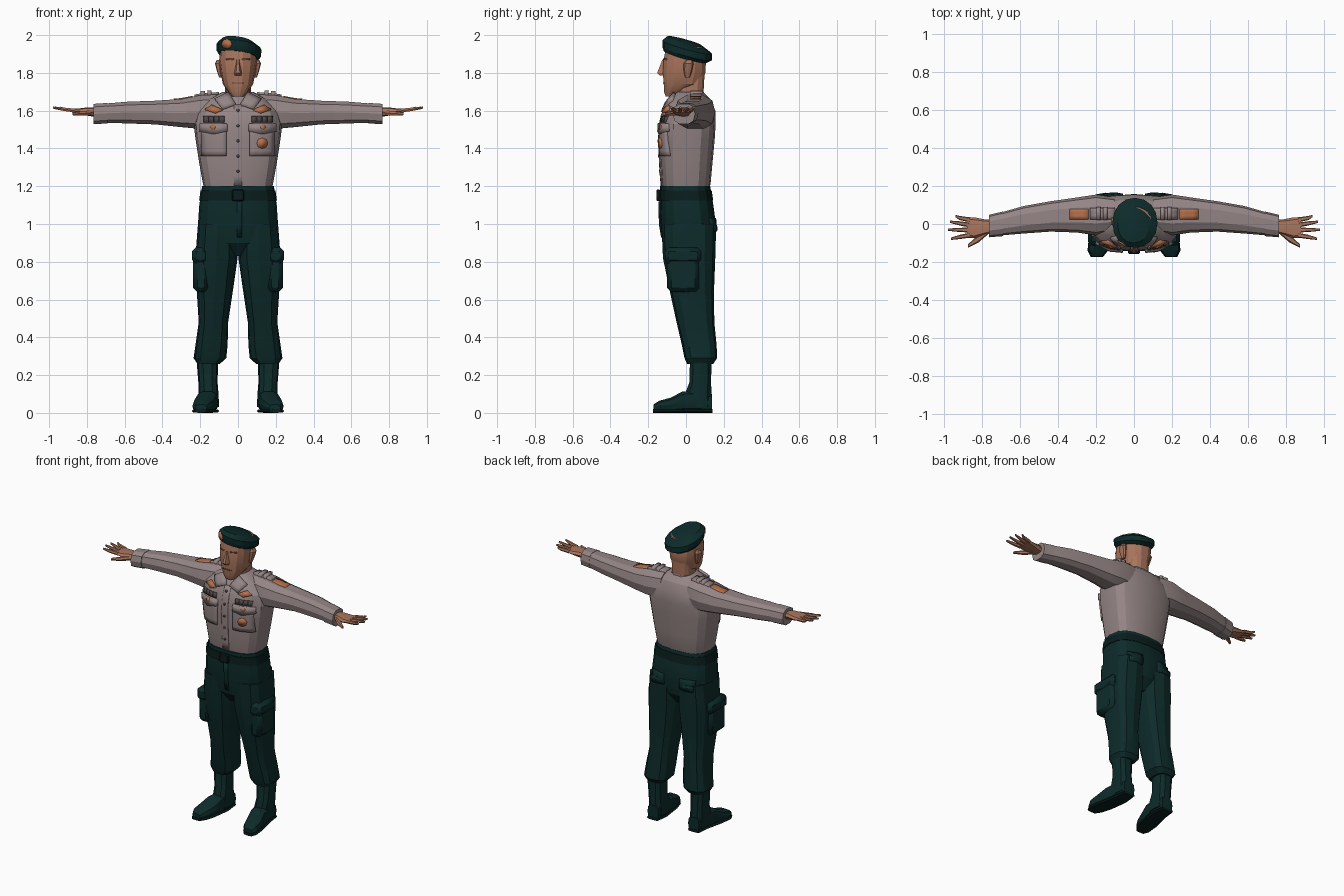
import bpy, bmesh, math
from mathutils import Vector
from mathutils.bvhtree import BVHTree

if "Cube" in bpy.data.objects:
    bpy.data.objects.remove(bpy.data.objects["Cube"], do_unlink=True)


def material(name, *rgb):
    m = bpy.data.materials.new(name)
    m.use_nodes = True
    m.diffuse_color = (*rgb, 1)
    bsdf = m.node_tree.nodes["Principled BSDF"]
    bsdf.inputs["Base Color"].default_value = (*rgb, 1)
    bsdf.inputs["Roughness"].default_value = 0.8
    return m


SHIRT = material("shirt grey", .30, .235, .235)
GREEN = material("dark green", .004, .024, .023)
BLACK = material("belt black", .003, .012, .012)
SKIN = material("skin", .40, .18, .11)
LINE = material("face line", .22, .09, .055)
ORANGE = material("badge orange", .46, .16, .07)
RIBBON = material("ribbon grey", .075, .06, .06)
SURFACE = {}
made = []


def finish(name, bm, mat, mirror=False, thick=0, bevel=0):
    bmesh.ops.recalc_face_normals(bm, faces=bm.faces)
    SURFACE[name] = BVHTree.FromBMesh(bm)
    mesh = bpy.data.meshes.new(name)
    bm.to_mesh(mesh)
    bm.free()
    mesh.materials.append(mat)
    ob = bpy.data.objects.new(name, mesh)
    bpy.context.collection.objects.link(ob)
    if bevel:
        mod = ob.modifiers.new("Bevel", "BEVEL")
        mod.width, mod.segments = bevel, 1
    if thick:
        mod = ob.modifiers.new("Solidify", "SOLIDIFY")
        mod.thickness, mod.offset = thick, 0
    if mirror:
        ob.modifiers.new("Mirror", "MIRROR").use_mirror_merge = False
    made.append(ob)
    return ob


def loft(name, axis, sections, mat, n=14, p=.75, mirror=False, tilt=(0, 0)):
    """Skin rounded-box sections (position, low a, high a, low b, high b) along an axis."""
    bm = bmesh.new()
    rings = []
    for t, a0, a1, b0, b1 in sections:
        ring = []
        for i in range(n):
            ang = math.tau * i / n
            c, s = math.cos(ang), math.sin(ang)
            a = (a0 + a1 + (a1 - a0) * math.copysign(abs(c) ** p, c)) / 2
            b = (b0 + b1 + (b1 - b0) * math.copysign(abs(s) ** p, s)) / 2
            x, y, z = {"x": (t, a, b), "y": (a, t, b), "z": (a, b, t)}[axis]
            ring.append(bm.verts.new((x, y, z + tilt[0] * x + tilt[1] * y)))
        rings.append(ring)
    for r, q in zip(rings, rings[1:]):
        for i in range(n):
            j = (i + 1) % n
            bm.faces.new((r[i], r[j], q[j], q[i]))
    bm.faces.new(rings[0])
    bm.faces.new(rings[-1])
    return finish(name, bm, mat, mirror)


def box(name, lo, hi, mat, mirror=False, bevel=0):
    bm = bmesh.new()
    bmesh.ops.create_cube(bm, size=1)
    for v in bm.verts:
        v.co = [l + (h - l) * (c + .5) for l, h, c in zip(lo, hi, v.co)]
    return finish(name, bm, mat, mirror, bevel=bevel)


def patch(name, outline, on, mat, thick=.009, side="front", cuts=0, mirror=False):
    """Lay a flat outline onto the named surfaces and give it thickness."""
    bm = bmesh.new()
    bm.faces.new([bm.verts.new((u, v, 0)) for u, v in outline])
    if cuts:
        bmesh.ops.subdivide_edges(bm, edges=bm.edges[:], cuts=cuts, use_grid_fill=True)
    for vert in bm.verts:
        u, v, _ = vert.co
        start, ray = {"front": ((u, -3, v), (0, 1, 0)), "back": ((u, 3, v), (0, -1, 0)),
                      "top": ((u, v, 4), (0, 0, -1))}[side]
        hits = [SURFACE[s].ray_cast(Vector(start), Vector(ray)) for s in on]
        hits = [h for h in hits if h[0]]
        if hits:
            vert.co = min(hits, key=lambda h: h[3])[0]
        else:
            vert.co = SURFACE[on[0]].find_nearest(Vector(start))[0]
    return finish(name, bm, mat, mirror, thick=thick)


def rect(u0, u1, v0, v1):
    return [(u0, v0), (u1, v0), (u1, v1), (u0, v1)]


def disc(u, v, r, n=8):
    return [(u + r * math.cos(math.tau * i / n), v + r * math.sin(math.tau * i / n)) for i in range(n)]


# Shirt body, sleeves, cuffs and collar
loft("shirt_body", "z", [
    (1.17, -.175, .175, -.12, .115), (1.21, -.185, .185, -.13, .13), (1.32, -.205, .205, -.137, .14),
    (1.45, -.225, .225, -.142, .152), (1.53, -.235, .235, -.138, .157), (1.6, -.215, .215, -.122, .155),
    (1.66, -.155, .155, -.085, .13), (1.7, -.08, .08, -.05, .09)], SHIRT, n=16, p=.7)
loft("sleeves", "x", [
    (.1, -.04, .14, 1.5, 1.69), (.2, -.06, .155, 1.5, 1.685), (.3, -.045, .14, 1.51, 1.665),
    (.44, -.04, .12, 1.525, 1.655), (.58, -.05, .095, 1.53, 1.65), (.72, -.062, .055, 1.535, 1.638)],
    SHIRT, n=10, mirror=True)
loft("cuffs", "x", [(.69, -.064, .066, 1.53, 1.643), (.765, -.07, .048, 1.527, 1.638)],
     SHIRT, n=10, mirror=True)
loft("collar_band", "z", [(1.645, -.095, .095, -.085, .1), (1.69, -.076, .076, -.065, .095)],
     SHIRT, tilt=(0, .15))
body = ["shirt_body", "sleeves"]
patch("collar_leaves", [(.012, 1.63), (.05, 1.69), (.12, 1.655), (.08, 1.605)], body, SHIRT,
      thick=.03, cuts=2, mirror=True)
patch("button_placket", rect(-.022, .022, 1.2, 1.63), body, SHIRT, thick=.012, cuts=7)
for i in range(5):
    patch(f"shirt_button_{i + 1}", disc(0, 1.28 + .08 * i, .008), body, RIBBON, thick=.018)

# Chest pockets and insignia
patch("chest_pockets", rect(.06, .19, 1.36, 1.5), body, SHIRT, thick=.018, cuts=4, mirror=True)
patch("chest_pocket_flaps", [(.055, 1.49), (.125, 1.475), (.2, 1.49), (.198, 1.532), (.125, 1.535), (.057, 1.532)],
      body, SHIRT, thick=.034, mirror=True)
for i in range(4):
    u = .072 + .028 * i
    patch(f"ribbon_bars_{i + 1}", rect(u, u + .025, 1.537, 1.57), body, RIBBON, thick=.016, mirror=True)
patch("pocket_badges", disc(.128, 1.508, .014), ["chest_pocket_flaps"], ORANGE, thick=.042, mirror=True)
patch("breast_medal", disc(.125, 1.428, .029), body, ORANGE, thick=.03)
patch("collar_insignia", [(.08, 1.6), (.12, 1.585), (.172, 1.602), (.135, 1.625)], body, ORANGE,
      thick=.028, mirror=True)
patch("shoulder_patches", rect(.24, .34, .025, .08), body, ORANGE, side="top", cuts=2, mirror=True)
patch("shoulder_straps", rect(.1, .23, .025, .085), body, SHIRT, thick=.02, side="top", cuts=2, mirror=True)
for k, u in enumerate((.14, .175)):
    patch(f"strap_loops_{k + 1}", rect(u, u + .022, .02, .09), body, SHIRT, thick=.045, side="top", mirror=True)

# Hands
loft("palms", "x", [(.74, -.045, .02, 1.565, 1.615), (.79, -.058, .025, 1.572, 1.618),
                    (.84, -.075, .035, 1.582, 1.612), (.88, -.072, .036, 1.59, 1.612)], SKIN, n=8, mirror=True)
for i, (length, spread) in enumerate([(.94, .042), (.97, .012), (.98, -.03), (.965, -.078)]):
    y = .022 - .027 * i
    mid = (y + spread) / 2
    loft(f"fingers_{i + 1}", "x", [
        (.865, y - .013, y + .013, 1.59, 1.612), (.92, mid - .011, mid + .011, 1.597, 1.617),
        (length, spread - .006, spread + .006, 1.61, 1.622)], SKIN, n=6, mirror=True)
loft("thumbs", "x", [(.77, -.055, -.02, 1.575, 1.605), (.82, -.098, -.058, 1.572, 1.598),
                     (.875, -.125, -.107, 1.575, 1.59)], SKIN, n=6, mirror=True)

# Head
loft("neck", "z", [(1.62, -.068, .068, -.05, .09), (1.8, -.068, .068, -.05, .1)], SKIN)
loft("head", "z", [
    (1.675, -.03, .03, -.108, -.05), (1.7, -.052, .052, -.118, .02), (1.74, -.08, .08, -.12, .08),
    (1.8, -.092, .092, -.125, .105), (1.86, -.1, .1, -.122, .108), (1.94, -.095, .095, -.108, .09)],
    SKIN, p=.85)
loft("nose", "z", [(1.785, -.02, .02, -.14, -.09), (1.8, -.02, .02, -.157, -.09),
                   (1.87, -.009, .009, -.128, -.09)], SKIN, n=6, p=1)
loft("ears", "z", [(1.775, .08, .1, -.005, .02), (1.81, .08, .112, -.012, .032),
                   (1.85, .08, .122, -.012, .04), (1.868, .08, .112, 0, .032)], SKIN, n=8, mirror=True)
patch("mouth", rect(-.03, .03, 1.744, 1.75), ["head"], LINE, cuts=2)
patch("eyebrows", rect(.022, .062, 1.868, 1.875), ["head"], LINE, cuts=1, mirror=True)

# Beret with a lowered side
loft("beret", "z", [
    (1.885, -.1, .105, -.118, .112), (1.905, -.113, .122, -.125, .138), (1.94, -.114, .124, -.125, .138),
    (1.966, -.085, .08, -.1, .085), (1.973, -.03, .02, -.05, .02)], GREEN, n=16, p=.95, tilt=(-.13, -.27))
patch("beret_badge", disc(-.058, 1.953, .026), ["beret"], ORANGE, thick=.014)

# Trousers
loft("trouser_seat", "z", [
    (.83, -.08, .08, -.07, .09), (.9, -.19, .19, -.12, .14), (1, -.212, .212, -.137, .158),
    (1.1, -.205, .205, -.14, .145), (1.2, -.19, .19, -.137, .128)], GREEN, n=16)
loft("trouser_legs", "z", [
    (.26, .095, .215, .005, .145), (.29, .062, .235, -.008, .165), (.36, .055, .225, -.022, .162),
    (.48, .052, .208, -.05, .15), (.64, .028, .218, -.085, .148), (.82, .002, .226, -.122, .155),
    (1, .002, .212, -.13, .16)], GREEN, n=12, mirror=True)
box("cargo_pockets", (.155, -.1, .64), (.237, .07, .86), GREEN, mirror=True, bevel=.022)
box("cargo_flaps", (.155, -.112, .79), (.243, .08, .875), GREEN, mirror=True, bevel=.02)
patch("seat_pocket_flaps", rect(.06, .16, .96, 1.03), ["trouser_seat", "trouser_legs"], GREEN,
      thick=.02, side="back", cuts=2, mirror=True)
patch("fly", rect(-.006, .02, .93, 1.12), ["trouser_seat"], GREEN, thick=.014, cuts=2)

# Belt
loft("belt", "z", [(1.125, -.206, .206, -.146, .144), (1.178, -.198, .198, -.144, .136)], BLACK, n=16)
box("belt_buckle", (-.032, -.157, 1.122), (.032, -.135, 1.182), BLACK, bevel=.005)
for name, side in (("front", "front"), ("back", "back")):
    patch(f"{name}_belt_loops", rect(.085, .103, 1.112, 1.196), ["belt"], GREEN, thick=.016,
          side=side, mirror=True)

# Boots
loft("boot_shafts", "z", [
    (.03, .1, .205, -.01, .138), (.1, .103, .208, -.008, .138), (.16, .108, .21, .015, .135),
    (.31, .105, .222, .02, .138)], GREEN, n=10, mirror=True)
loft("boot_feet", "y", [
    (-.172, .165, .225, .008, .045), (-.14, .14, .242, .005, .066), (-.08, .12, .238, .005, .082),
    (-.02, .108, .22, .005, .115), (.06, .103, .208, .005, .12), (.138, .112, .195, .005, .1)],
    GREEN, n=10, p=.7, mirror=True)
loft("boot_soles", "y", [
    (-.175, .165, .228, 0, .02), (-.14, .137, .245, 0, .02), (-.07, .115, .238, 0, .02),
    (.05, .1, .21, 0, .02), (.14, .112, .198, 0, .02)], BLACK, n=8, p=.5, mirror=True)

# Soft facets with sharp edges kept
bpy.ops.object.select_all(action="DESELECT")
for ob in made:
    ob.select_set(True)
bpy.context.view_layer.objects.active = made[0]
bpy.ops.object.shade_smooth_by_angle(angle=math.radians(22))
